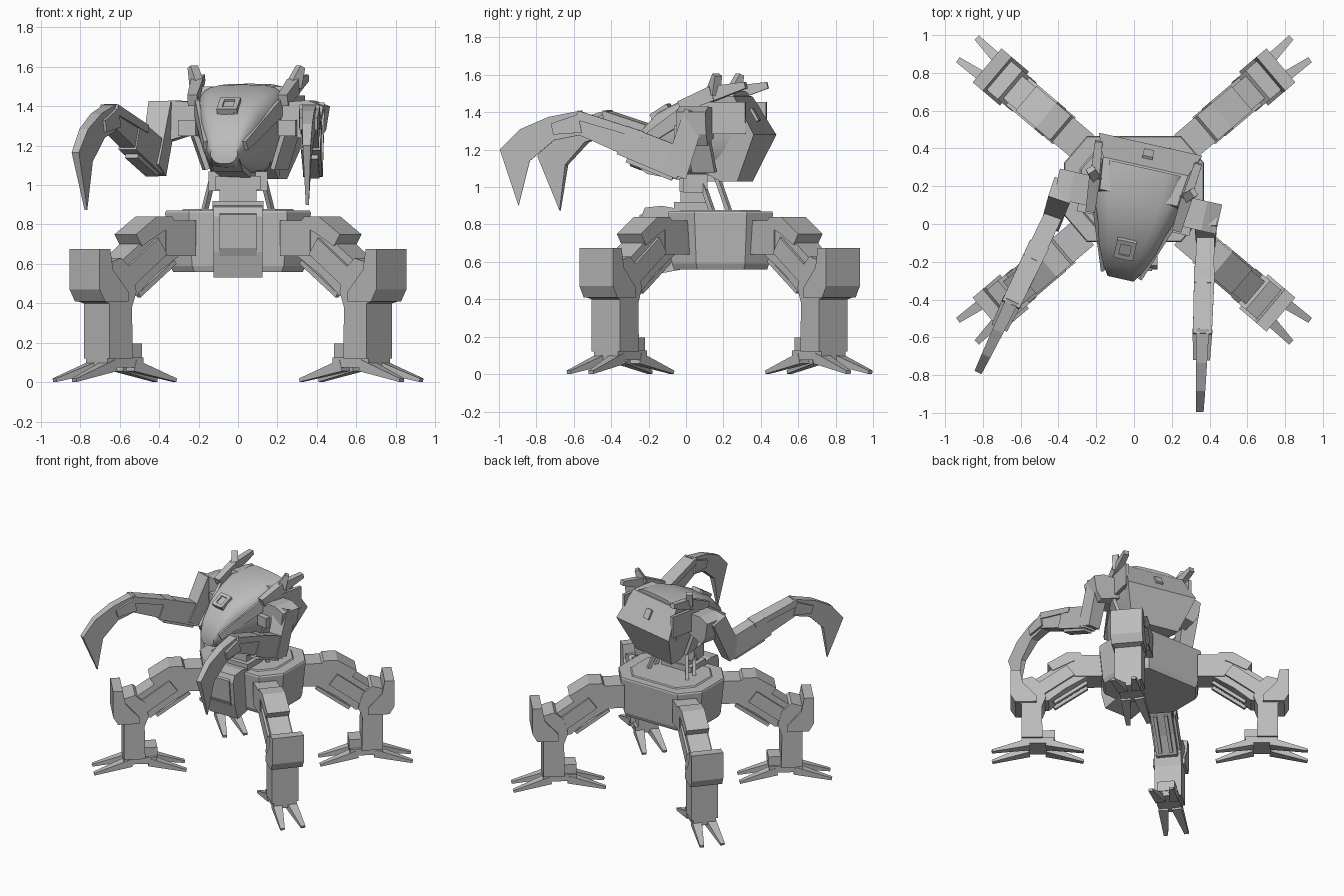
import bpy, bmesh, math
from mathutils import Matrix, Vector

cube = bpy.data.objects.get("Cube")
if cube:
    bpy.data.objects.remove(cube)

grey = bpy.data.materials.new("plain_grey")
grey.use_nodes = True
colour = (0.5, 0.5, 0.5, 1)
grey.diffuse_color = colour
grey.node_tree.nodes["Principled BSDF"].inputs["Base Color"].default_value = colour


def move(x, y, z=0):
    return Matrix.Translation((x, y, z))


def turn(degrees, axis="Z"):
    return Matrix.Rotation(math.radians(degrees), 4, axis)


def loft(name, rings, place=Matrix(), smooth=0):
    """Skin a list of equal-length rings and cap both ends."""
    bm = bmesh.new()
    rows = [[bm.verts.new(place @ Vector(p)) for p in ring] for ring in rings]
    n = len(rows[0])
    for a, b in zip(rows, rows[1:]):
        for i in range(n):
            j = (i + 1) % n
            bm.faces.new((a[i], a[j], b[j], b[i]))
    bm.faces.new(rows[0])
    bm.faces.new(rows[-1])
    bmesh.ops.recalc_face_normals(bm, faces=bm.faces)
    mesh = bpy.data.meshes.new(name)
    bm.to_mesh(mesh)
    bm.free()
    mesh.materials.append(grey)
    obj = bpy.data.objects.new(name, mesh)
    bpy.context.collection.objects.link(obj)
    if smooth:
        bpy.ops.object.select_all(action="DESELECT")
        obj.select_set(True)
        bpy.context.view_layer.objects.active = obj
        bpy.ops.object.shade_smooth_by_angle(angle=math.radians(smooth))


def prism(name, profile, width, place=Matrix()):
    """Extrude an x-z profile both ways along y; a third value overrides width."""
    def side(s):
        return [(p[0], s * (p[2] if len(p) > 2 else width), p[1]) for p in profile]
    loft(name, [side(-1), side(1)], place)


def beam(name, start, end, size, end_size=None, place=Matrix()):
    """Tapered rectangular bar between two points; sizes are (width, height)."""
    start, end = Vector(start), Vector(end)
    way = (end - start).normalized()
    across = way.cross(Vector((0, 0, 1))).normalized()
    up = across.cross(way)
    rings = []
    for centre, (w, h) in ((start, size), (end, end_size or size)):
        rings.append([centre + across * w * a / 2 + up * h * b / 2
                      for a, b in ((-1, -1), (1, -1), (1, 1), (-1, 1))])
    loft(name, rings, place)


def box(name, centre, size, place=Matrix()):
    x, y, z = centre
    beam(name, (x, y - size[1] / 2, z), (x, y + size[1] / 2, z),
         (size[0], size[2]), None, place)


# Lower hull: eight-sided plan with a thin deck plate
base = move(0, 0.185)
plan = [(0.25, -0.28), (0.37, -0.14), (0.37, 0.14), (0.25, 0.28)]
plan += [(-x, -y) for x, y in plan]


def deck_ring(z, scale):
    return [(x * scale, y * scale, z) for x, y in plan]


loft("lower_hull", [deck_ring(0.56, 0.89), deck_ring(0.59, 0.93),
                    deck_ring(0.86, 1), deck_ring(0.87, 0.985)], base)
loft("hull_deck", [deck_ring(0.86, 0.8), deck_ring(0.878, 0.75)], base)

# Curved front hatch with a raised panel
to_front = turn(90)
prism("front_hatch", [(-0.02, 0.88), (-0.13, 0.9), (-0.22, 0.89), (-0.24, 0.84),
                      (-0.22, 0.66), (-0.18, 0.53), (-0.02, 0.56)], 0.125, to_front)
prism("hatch_panel", [(-0.22, 0.86), (-0.25, 0.85), (-0.235, 0.68),
                      (-0.215, 0.64), (-0.18, 0.64)], 0.095, to_front)

# Four legs around the hull, each laid out along its own radial axis
shin = [(0.96, 0.6), (0.98, 0.41), (0.94, 0.4), (0.94, 0.12), (0.785, 0.12),
        (0.79, 0.38), (0.76, 0.46), (0.79, 0.57), (0.86, 0.63)]
shin_guard = [(0.95, 0.675), (1.02, 0.675), (1.02, 0.47), (0.985, 0.41),
              (0.83, 0.41), (0.83, 0.46), (0.93, 0.57)]
thigh = [(0.46, 0.8), (0.58, 0.81), (0.72, 0.7), (0.89, 0.58), (0.86, 0.44),
         (0.74, 0.44), (0.62, 0.54), (0.46, 0.64)]
hip_cover = [(0.48, 0.8), (0.51, 0.84), (0.61, 0.84), (0.75, 0.75), (0.71, 0.69),
             (0.58, 0.76)]
leg_centre = move(0, 0.18)
for label, angle in (("back_left", 40.3), ("back_right", 139.7),
                     ("front_right", 220.3), ("front_left", 319.7)):
    leg = leg_centre @ turn(angle)
    box(label + "_hip", (0.45, 0, 0.73), (0.2, 0.17, 0.18), leg)
    prism(label + "_thigh", thigh, 0.078, leg)
    prism(label + "_hip_cover", hip_cover, 0.085, leg)
    prism(label + "_shin", shin, 0.1, leg)
    prism(label + "_shin_guard", shin_guard, 0.118, leg)
    box(label + "_heel", (0.75, 0, 0.155), (0.11, 0.13, 0.08), leg)
    box(label + "_foot", (0.82, 0, 0.1), (0.24, 0.17, 0.05), leg)
    for side in (-1, 1):
        beam(label + "_thigh_rail", (0.58, side * 0.08, 0.69),
             (0.8, side * 0.08, 0.53), (0.03, 0.1), None, leg)
        beam(label + "_piston", (0.46, side * 0.04, 0.61),
             (0.7, side * 0.04, 0.44), (0.025, 0.025), None, leg)
        for reach in (-0.335, 0.335):
            beam(label + "_toe", (0.82 + reach * 0.2, side * 0.05, 0.085),
                 (0.82 + reach, side * 0.077, 0.01),
                 (0.075, 0.06), (0.032, 0.018), leg)

# Waist column and struts
box("waist_base", (0, 0.03, 0.895), (0.26, 0.19, 0.05))
box("waist_column", (0, 0.04, 0.96), (0.19, 0.14, 0.16))
box("waist_collar", (0, 0.04, 1.01), (0.23, 0.15, 0.07))
for side in (-1, 1):
    box("waist_block", (side * 0.12, 0.05, 1.02), (0.06, 0.13, 0.1))
    for lean in (0, 0.09):
        beam("waist_strut", (side * 0.17, 0.23 - lean, 0.87),
             (side * 0.12, 0.16 - lean, 1.07), (0.025, 0.025))

# Upper body, slightly turned
torso = move(0.02, 0.12) @ turn(-12.5)
torso_side = torso @ turn(90)


def pod_ring(y, low, high, half):
    ring = []
    for i in range(24):
        a = math.tau * i / 24
        c, s = math.cos(a), math.sin(a)
        x = math.copysign(abs(c) ** 0.5, c) * half
        z = math.copysign(abs(s) ** 0.5, s)
        # narrow the underside
        ring.append((x * (1 + 0.3 * min(z, 0)), y, (low + high) / 2 + z * (high - low) / 2))
    return ring


loft("cockpit_pod", [pod_ring(-0.42, 1.11, 1.19, 0.07), pod_ring(-0.37, 1.09, 1.29, 0.105),
                     pod_ring(-0.26, 1.08, 1.4, 0.155), pod_ring(-0.13, 1.06, 1.465, 0.2),
                     pod_ring(0, 1.06, 1.51, 0.235), pod_ring(0.18, 1.08, 1.515, 0.24)],
     torso, smooth=40)
prism("rear_casing", [(-0.06, 1.12, 0.16), (0.1, 1.03, 0.17), (0.2, 1.03, 0.19),
                      (0.31, 1.28, 0.28), (0.19, 1.485, 0.23), (0.02, 1.5, 0.21),
                      (-0.04, 1.3, 0.24)], 0.2, torso_side)
tilted = torso @ move(0, 0.25, 1.383) @ turn(-60, "X")
box("rear_vent", (0, 0, 0), (0.055, 0.075, 0.03), tilted)

# Canopy sensor: a frame of four bars around a lens
sensor = torso @ move(-0.01, -0.255, 1.395) @ turn(32, "X")
for side in (-1, 1):
    box("sensor_side", (side * 0.04, 0, 0), (0.025, 0.11, 0.05), sensor)
    box("sensor_end", (0, side * 0.045, 0), (0.07, 0.025, 0.05), sensor)
box("sensor_lens", (0, 0, 0), (0.06, 0.07, 0.03), sensor)
prism("chin", [(-0.4, 1.13), (-0.32, 1.07), (-0.1, 1.03), (0.1, 1.03),
               (0.1, 1.12), (-0.3, 1.16)], 0.075, torso_side)

for side in (-1, 1):
    # Cheek plates, forked horns and shoulders
    beam("canopy_rim", (side * 0.105, -0.39, 1.2), (side * 0.24, -0.02, 1.43),
         (0.02, 0.05), (0.02, 0.09), torso)
    box("side_plate", (side * 0.258, 0.13, 1.37), (0.025, 0.26, 0.17), torso)
    beam("flank_plate", (side * 0.25, 0.0, 1.26), (side * 0.19, 0.02, 1.08),
         (0.14, 0.025), None, torso)
    horn_root, fork = (side * 0.235, -0.1, 1.43), (side * 0.25, 0.08, 1.5)
    beam("horn_base", horn_root, fork, (0.05, 0.06), (0.06, 0.08), torso)
    beam("horn_upper_prong", fork, (side * 0.28, 0.11, 1.6),
         (0.05, 0.07), (0.045, 0.03), torso)
    beam("horn_rear_prong", fork, (side * 0.27, 0.265, 1.545),
         (0.05, 0.08), (0.04, 0.035), torso)
    prism("shoulder", [(side * 0.22, 1.27), (side * 0.38, 1.22), (side * 0.42, 1.28),
                       (side * 0.44, 1.4), (side * 0.36, 1.43), (side * 0.22, 1.42)],
          0.08, torso)
    box("shoulder_stub", (side * 0.26, -0.07, 1.29), (0.09, 0.1, 0.08), torso)

# Arms: each ends in a hooked blade in line with its forearm
blade = [(-0.03, 0.06, 0.035), (0.15, 0.025, 0.03), (0.3, -0.04, 0.025),
         (0.41, -0.15, 0.02), (0.31, -0.45, 0.008), (0.25, -0.21, 0.02),
         (0.12, -0.1, 0.03), (-0.03, -0.07, 0.035)]
arms = {"left": ((0.38, 0.05, 1.4), (0.38, -0.04, 1.13), (0.362, -0.585, 1.35), 0),
        "right": ((-0.38, 0.18, 1.4), (-0.42, 0.06, 1.14), (-0.655, -0.43, 1.35), 5)}
for label, (*points, tilt) in arms.items():
    shoulder, elbow, wrist = map(Vector, points)
    way = wrist - elbow
    drop = Vector((0, 0, 0.07))
    beam(label + "_upper_arm", shoulder, elbow + (elbow - shoulder) * 0.25,
         (0.12, 0.12), (0.1, 0.13))
    beam(label + "_forearm", elbow - way * 0.04, elbow + way * 0.55,
         (0.095, 0.17), (0.1, 0.16))
    beam(label + "_forearm_tip", elbow + way * 0.5, wrist, (0.085, 0.14), (0.08, 0.12))
    beam(label + "_forearm_guard", elbow + way * 0.35 + drop, wrist + drop * 0.5,
         (0.11, 0.04), (0.1, 0.05))
    beam(label + "_under_plate", elbow + way * 0.05 - drop * 1.2,
         elbow + way * 0.5 - drop * 1.2, (0.07, 0.05))
    heading = math.degrees(math.atan2(way.y, way.x))
    hand = move(*wrist) @ turn(heading) @ turn(tilt, "Y")
    for side in (-1, 1):
        beam(label + "_knuckle", (-0.02, side * 0.04, -0.01), (0.13, side * 0.035, -0.04),
             (0.025, 0.1), (0.02, 0.06), hand)
    prism(label + "_claw", blade, 0.03, hand)
